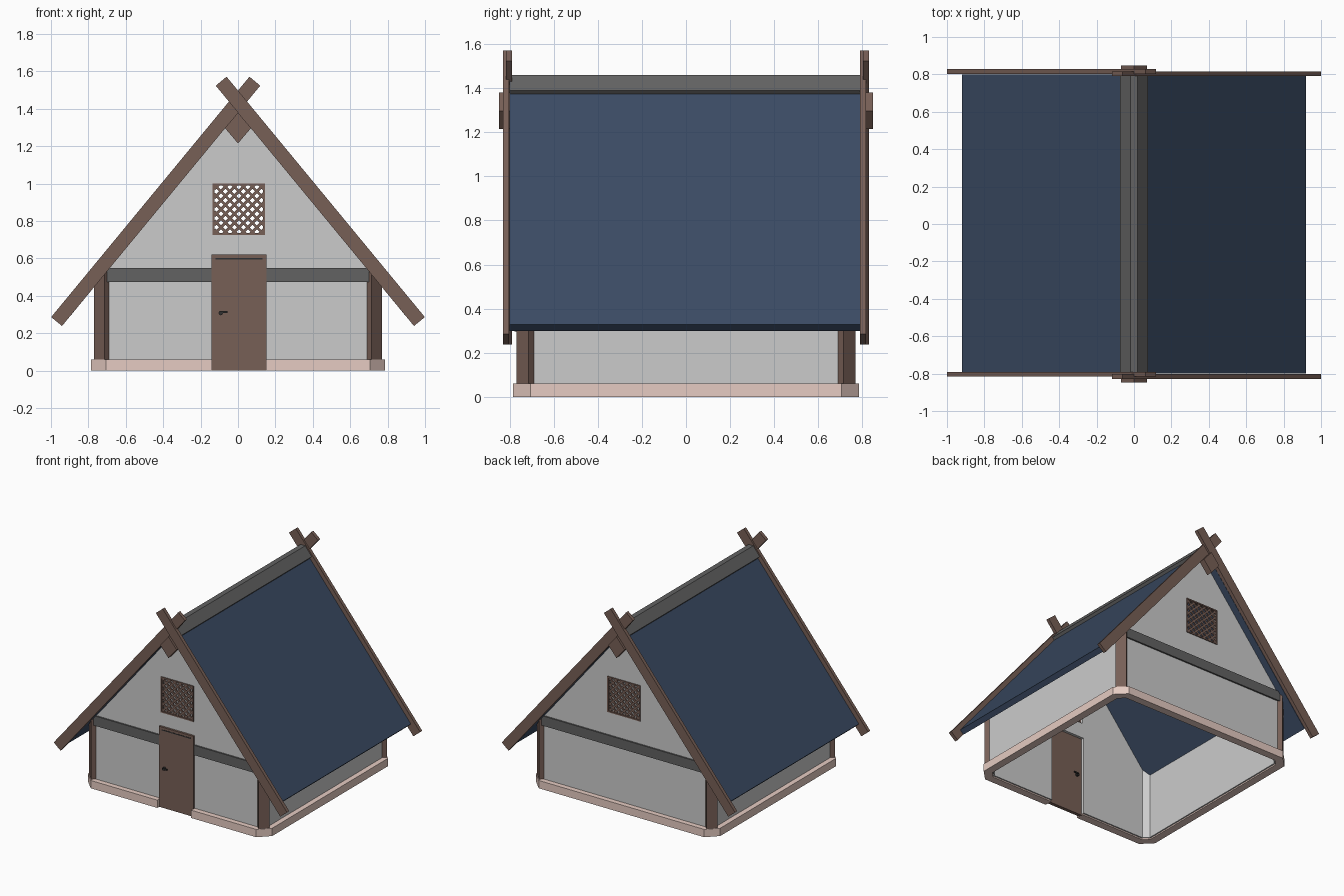
import bpy, math
from mathutils import Vector

if "Cube" in bpy.data.objects:
    bpy.data.objects.remove(bpy.data.objects["Cube"])


def material(name, rgb):
    m = bpy.data.materials.new(name)
    m.diffuse_color = (*rgb, 1)
    m.use_nodes = True
    m.node_tree.nodes["Principled BSDF"].inputs["Base Color"].default_value = m.diffuse_color
    return m


WOOD = material("brown_wood", (0.185, 0.115, 0.093))
BLUE = material("blue_roof", (0.043, 0.070, 0.126))
STONE = material("pale_stone", (0.79, 0.60, 0.54))
DARK = material("dark_grey", (0.122, 0.122, 0.122))
IRON = material("iron", (0.03, 0.03, 0.03))


def build(name, verts, faces, mat=None):
    me = bpy.data.meshes.new(name)
    me.from_pydata(verts, [], faces)
    ob = bpy.data.objects.new(name, me)
    bpy.context.collection.objects.link(ob)
    if mat:
        me.materials.append(mat)
    bpy.context.view_layer.objects.active = ob
    bpy.ops.object.mode_set(mode='EDIT')
    bpy.ops.mesh.select_all(action='SELECT')
    bpy.ops.mesh.normals_make_consistent(inside=False)
    bpy.ops.object.mode_set(mode='OBJECT')
    return ob


def prisms(name, outlines, y0, y1, mat=None):
    """Extrude one or more xz outlines from y0 to y1 as one object."""
    verts, faces = [], []
    for pts in outlines:
        b, n = len(verts), len(pts)
        verts += [(x, y, z) for y in (y0, y1) for x, z in pts]
        faces += [list(range(b, b + n)), list(range(b + n, b + 2 * n))]
        faces += [(b + i, b + (i + 1) % n, b + n + (i + 1) % n, b + n + i) for i in range(n)]
    return build(name, verts, faces, mat)


def rect(x0, x1, z0, z1):
    return [(x0, z0), (x1, z0), (x1, z1), (x0, z1)]


def strip(p, q, w):
    """Rectangle of width w around the segment p-q."""
    p, q = Vector(p), Vector(q)
    d = (q - p).normalized() * w / 2
    n = Vector((-d.y, d.x))
    return [tuple(v) for v in (p + n, q + n, q - n, p - n)]


def octagon(h, c):
    k = h - c
    return [(h, -k), (h, k), (k, h), (-k, h), (-h, k), (-h, -k), (-k, -h), (k, -h)]


def ring(name, h, c, t, z0, z1, mat=None):
    """Square tube with chamfered corners and wall thickness t."""
    loops = [(octagon(h, c), z0), (octagon(h, c), z1),
             (octagon(h - t, c - 0.586 * t), z1), (octagon(h - t, c - 0.586 * t), z0)]
    verts = [(x, y, z) for pts, z in loops for x, y in pts]
    faces = [(a * 8 + i, a * 8 + (i + 1) % 8, (a + 1) % 4 * 8 + (i + 1) % 8, (a + 1) % 4 * 8 + i)
             for a in range(4) for i in range(8)]
    return build(name, verts, faces, mat)


def boolean(ob, cutter, op):
    m = ob.modifiers.new(op.lower(), 'BOOLEAN')
    m.operation, m.object, m.solver = op, cutter, 'EXACT'
    cutter.hide_render = True
    cutter.display_type = 'WIRE'


# Stone footing and chamfered walls, trimmed to the gable shape
footing = ring("stone_footing", 0.785, 0.08, 0.06, 0, 0.06, STONE)
walls = ring("walls", 0.745, 0.055, 0.03, 0.01, 1.5)
SLOPE = 1.212
gable = prisms("gable_cutter", [[(-0.9, -0.1), (0.9, -0.1), (0.9, 1.42 - SLOPE * 0.9),
                                 (0, 1.42), (-0.9, 1.42 - SLOPE * 0.9)]], -0.9, 0.9)
door_hole = prisms("door_cutter", [rect(-0.138, 0.150, -0.1, 0.615)], -0.9, -0.6)
window_hole = prisms("window_cutter", [rect(-0.128, 0.138, 0.732, 0.993)], -0.95, 0.95)
boolean(walls, gable, 'INTERSECT')
boolean(walls, door_hole, 'DIFFERENCE')
boolean(walls, window_hole, 'DIFFERENCE')
boolean(footing, door_hole, 'DIFFERENCE')

# Corner posts set on the diagonals, trimmed under the roof
for i in range(4):
    a = math.pi / 4 + i * math.pi / 2
    p = prisms(f"corner_post_{i + 1}", [rect(-0.02, 0.02, 0.05, 0.65)], -0.039, 0.039, WOOD)
    p.location = (0.727 * math.sqrt(2) * math.cos(a), 0.727 * math.sqrt(2) * math.sin(a), 0)
    p.rotation_euler.z = a
    boolean(p, gable, 'INTERSECT')

# Roof slab and ridge cap
prisms("roof", [[(0.92, 0.328), (0, 1.446), (-0.92, 0.328), (-0.890, 0.300),
                 (0, 1.383), (0.890, 0.300)]], -0.80, 0.80, BLUE)
prisms("ridge_cap", [[(0.075, 1.39), (0.02, 1.46), (-0.02, 1.46), (-0.075, 1.39),
                      (-0.06, 1.373), (0, 1.43), (0.06, 1.373)]], -0.80, 0.80, DARK)

# Lattice bars, clipped to the window square
cx, cz, r = 0.005, 0.8625, 0.132
bars = []
n = 5
for k in range(-n, n + 1):
    c = k * 2 * r / (n + 0.5)
    lo, hi = max(-r, c - r), min(r, c + r)
    for s in (1, -1):
        bars.append(strip((cx + s * lo, cz + c - lo), (cx + s * hi, cz + c - hi), 0.014))
x0, x1, z0, z1 = -0.135, 0.145, 0.725, 1.0
frame = [rect(x0, x1, z0, z0 + 0.01), rect(x0, x1, z1 - 0.01, z1),
         rect(x0, x0 + 0.01, z0, z1), rect(x1 - 0.01, x1, z0, z1)]

# Gable trim on both ends: bargeboards cross over the ridge, above a diamond block
board = strip((-0.97, 0.2625), (0.09, 1.5475), 0.075)
mirrored = [(-x, z) for x, z in board]
for end, s in (("front", -1), ("back", 1)):
    outer, inner = (mirrored, board) if s < 0 else (board, mirrored)
    prisms(f"{end}_outer_bargeboard", [outer], s * 0.803, s * 0.83, WOOD)
    prisms(f"{end}_inner_bargeboard", [inner], s * 0.79, s * 0.816, WOOD)
    prisms(f"{end}_diamond_block", [[(0, 1.215), (0.07, 1.297), (0, 1.38), (-0.07, 1.297)]],
           s * 0.80, s * 0.847, WOOD)
    beam = prisms(f"{end}_wall_beam", [rect(-0.70, 0.70, 0.475, 0.55)], s * 0.735, s * 0.757, DARK)
    boolean(beam, door_hole, 'DIFFERENCE')
    prisms(f"{end}_window_frame", frame, s * 0.73, s * 0.752, WOOD)
    prisms(f"{end}_window_lattice", bars, s * 0.737, s * 0.747, WOOD)

# Door with a dark top groove and a lever handle on each side
prisms("door", [rect(-0.142, 0.153, 0, 0.62)], -0.761, -0.735, WOOD)
prisms("door_top_groove", [rect(-0.12, 0.132, 0.594, 0.602)], -0.7625, -0.76, IRON)
for side, ya, yb in (("outside", -0.76, -0.778), ("inside", -0.736, -0.718)):
    prisms(f"{side}_handle_plate", [[(-0.092 + 0.012 * math.cos(i * math.pi / 4),
                                      0.308 + 0.012 * math.sin(i * math.pi / 4))
                                     for i in range(8)]], ya, yb, IRON)
    prisms(f"{side}_handle_lever", [rect(-0.095, -0.055, 0.308, 0.318)],
           yb, yb + (yb - ya) * 0.4, IRON)
